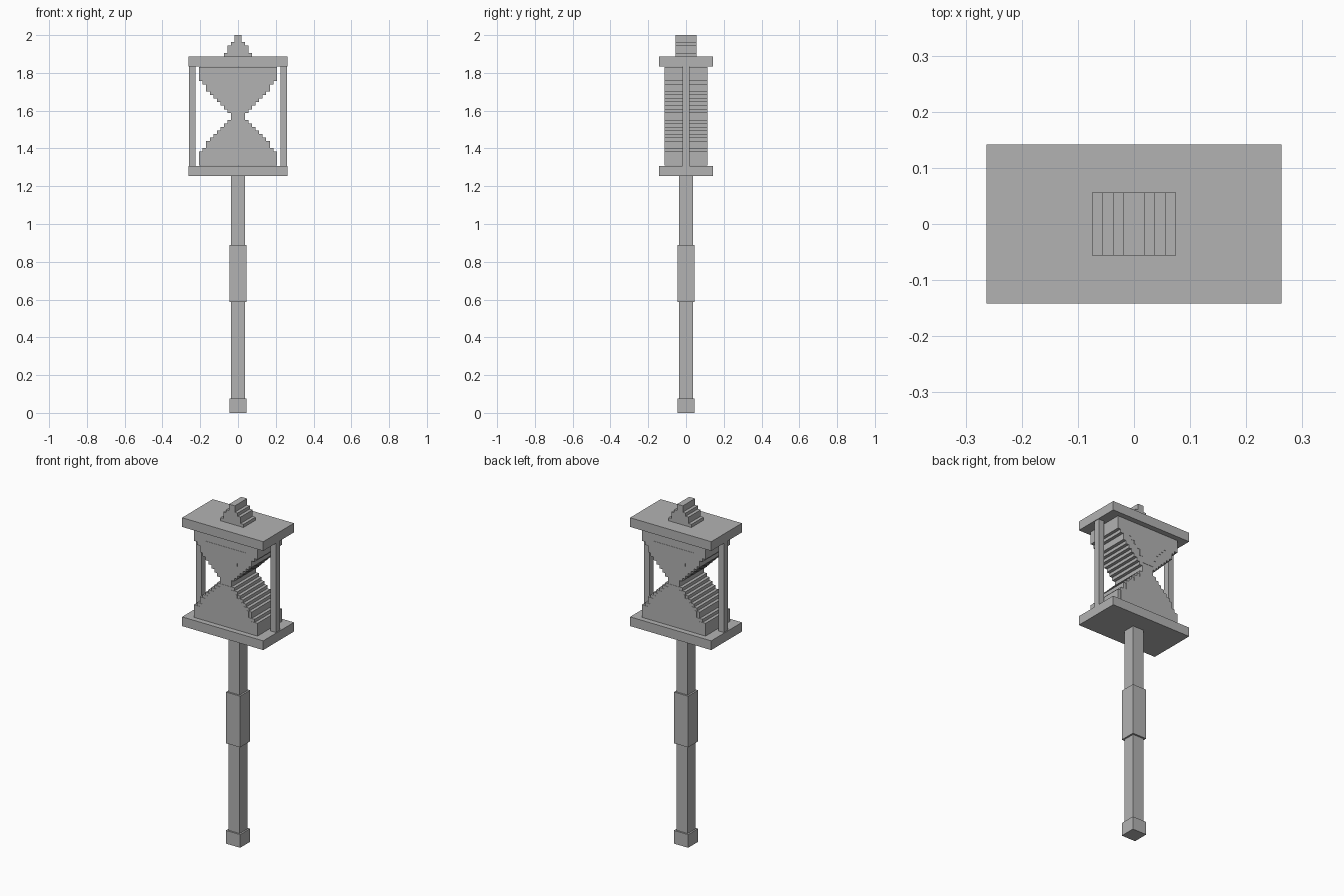
import bpy

if "Cube" in bpy.data.objects:
    bpy.data.objects.remove(bpy.data.objects["Cube"])

U = 2 / 107  # size of one stepped block unit

grey = bpy.data.materials.new("plain grey")
grey.diffuse_color = (0.45, 0.45, 0.45, 1)
grey.use_nodes = True
grey.node_tree.nodes["Principled BSDF"].inputs["Base Color"].default_value = grey.diffuse_color


def make(name, verts, faces):
    mesh = bpy.data.meshes.new(name)
    mesh.from_pydata(verts, [], faces)
    mesh.materials.append(grey)
    mesh.update()
    ob = bpy.data.objects.new(name, mesh)
    bpy.context.collection.objects.link(ob)
    return ob


def box(name, x0, x1, hy, z0, z1):
    v = [(x, y, z) for z in (z0, z1)
         for x, y in ((x0, -hy), (x1, -hy), (x1, hy), (x0, hy))]
    f = [(3, 2, 1, 0), (4, 5, 6, 7)]
    f += [(i, (i + 1) % 4, (i + 1) % 4 + 4, i + 4) for i in range(4)]
    return make(name, v, f)


def stepped(name, rows, z_end, hy):
    """Extrude a mirrored staircase profile; rows = (start z, half width) in units."""
    right = []
    ends = [r[0] for r in rows[1:]] + [z_end]
    for (z0, w), z1 in zip(rows, ends):
        right += [(w * U, z0 * U), (w * U, z1 * U)]
    outline = right + [(-x, z) for x, z in reversed(right)]
    n = len(outline)
    v = [(x, y, z) for y in (-hy, hy) for x, z in outline]
    f = [tuple(range(n)), tuple(reversed(range(n, 2 * n)))]
    f += [(i, i + n, (i + 1) % n + n, (i + 1) % n) for i in range(n)]
    return make(name, v, f)


# Staff with foot and grip
box("shaft", -0.036, 0.036, 0.036, 0.04, 1.26)
box("foot", -0.046, 0.046, 0.046, 0, 0.077)
box("grip", -0.046, 0.046, 0.046, 0.588, 0.888)

# End plates of the hourglass frame
box("lower_plate", -0.263, 0.263, 0.142, 1.253, 1.307)
box("upper_plate", -0.263, 0.263, 0.142, 1.834, 1.888)

# Side posts
for side, name in ((-1, "left_post"), (1, "right_post")):
    x = side * 0.2415
    box(name, x - 0.0175, x + 0.0175, 0.0175, 1.307, 1.834)

# Glass: lower bulb, neck, upper bulb
lower = [(70, 11), (74, 10), (75, 9)] + [(77 + i, 8 - i) for i in range(6)]
neck = [(83, 2)]
upper = [(85 + i, 3 + i) for i in range(6)] + [(91, 9), (93, 10), (94, 11)]
stepped("glass_bulbs", lower + neck + upper, 98, 0.113)

# Sand, just proud of the glass faces
low_sand = [(71, 10), (74, 9), (75, 8)] + [(77 + i, 7 - i) for i in range(6)]
stepped("lower_sand", low_sand, 83, 0.1145)
top_sand = [(86, 2), (88, 3), (90, 4), (91, 5), (92, 6), (93, 7)]
stepped("upper_sand", top_sand, 95, 0.1145)

# Stepped finial
stepped("finial", [(101, 4), (102, 3), (104, 2), (105, 1)], 107, 0.056)
